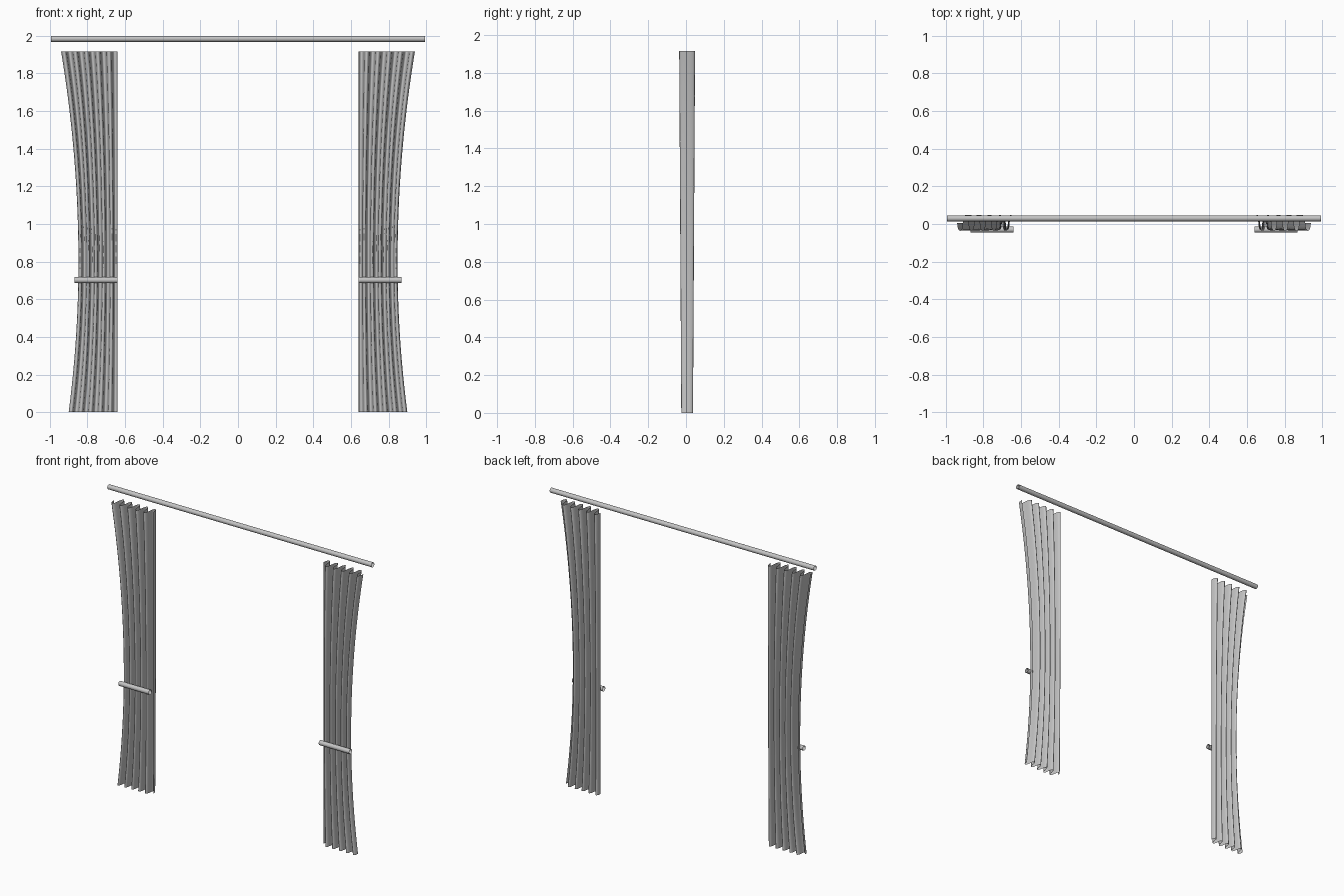
import bpy
import bmesh
import math
from mathutils import Matrix

cube = bpy.data.objects.get("Cube")
if cube:
    bpy.data.objects.remove(cube, do_unlink=True)

grey = bpy.data.materials.new("plain grey")
grey.use_nodes = True
COLOUR = (0.55, 0.55, 0.55, 1.0)
grey.diffuse_color = COLOUR
grey.node_tree.nodes["Principled BSDF"].inputs["Base Color"].default_value = COLOUR

HEIGHT = 1.916
INNER = 0.64
PLEATS = 5


def add_object(name, bm, mirrored=False):
    mesh = bpy.data.meshes.new(name)
    bmesh.ops.recalc_face_normals(bm, faces=bm.faces)
    bm.to_mesh(mesh)
    bm.free()
    mesh.materials.append(grey)
    for face in mesh.polygons:
        face.use_smooth = True
    obj = bpy.data.objects.new(name, mesh)
    bpy.context.scene.collection.objects.link(obj)
    if mirrored:
        mod = obj.modifiers.new("mirror", "MIRROR")
        mod.use_mirror_merge = False
    return obj


def add_tube(name, x_from, x_to, y, z, radius, mirrored=False):
    """Open-ended tube lying along x."""
    bm = bmesh.new()
    place = (Matrix.Translation(((x_from + x_to) / 2, y, z))
             @ Matrix.Rotation(math.pi / 2, 4, "Y"))
    bmesh.ops.create_cone(bm, cap_ends=False, segments=24, radius1=radius,
                          radius2=radius, depth=x_to - x_from, matrix=place)
    return add_object(name, bm, mirrored)


def outer_edge(z):
    """Drape outline: drawn in at the waist, flaring to top and hem."""
    waist = 0.8
    if z > waist:
        return 0.848 + 0.092 * ((z - waist) / (HEIGHT - waist)) ** 2
    return 0.848 + 0.052 * ((waist - z) / waist) ** 2


def add_curtain(rows=32, steps=16):
    """Single pleated sheet with deep, steep-sided folds."""
    bm = bmesh.new()
    columns = PLEATS * steps
    grid = []
    for r in range(rows + 1):
        t = r / rows
        z = HEIGHT * t
        width = outer_edge(z) - INNER
        depth = 0.031 + 0.011 * t
        line = []
        for c in range(columns + 1):
            phase = 2 * math.pi * c / steps
            across = (phase - 0.3 * math.sin(2 * phase)) / (2 * math.pi * PLEATS)
            x = INNER + width * across
            y = 0.006 + depth * math.sin(phase)
            line.append(bm.verts.new((x, y, z)))
        grid.append(line)
    for low, high in zip(grid, grid[1:]):
        for c in range(columns):
            bm.faces.new((low[c], low[c + 1], high[c + 1], high[c]))
    return add_object("curtains", bm, mirrored=True)


# Rod across the top, pleated curtains and their tie bars
add_tube("curtain_rod", -0.995, 0.995, 0.03, 1.984, 0.016)
add_curtain()
add_tube("tie_bars", 0.64, 0.87, -0.03, 0.702, 0.016, mirrored=True)
